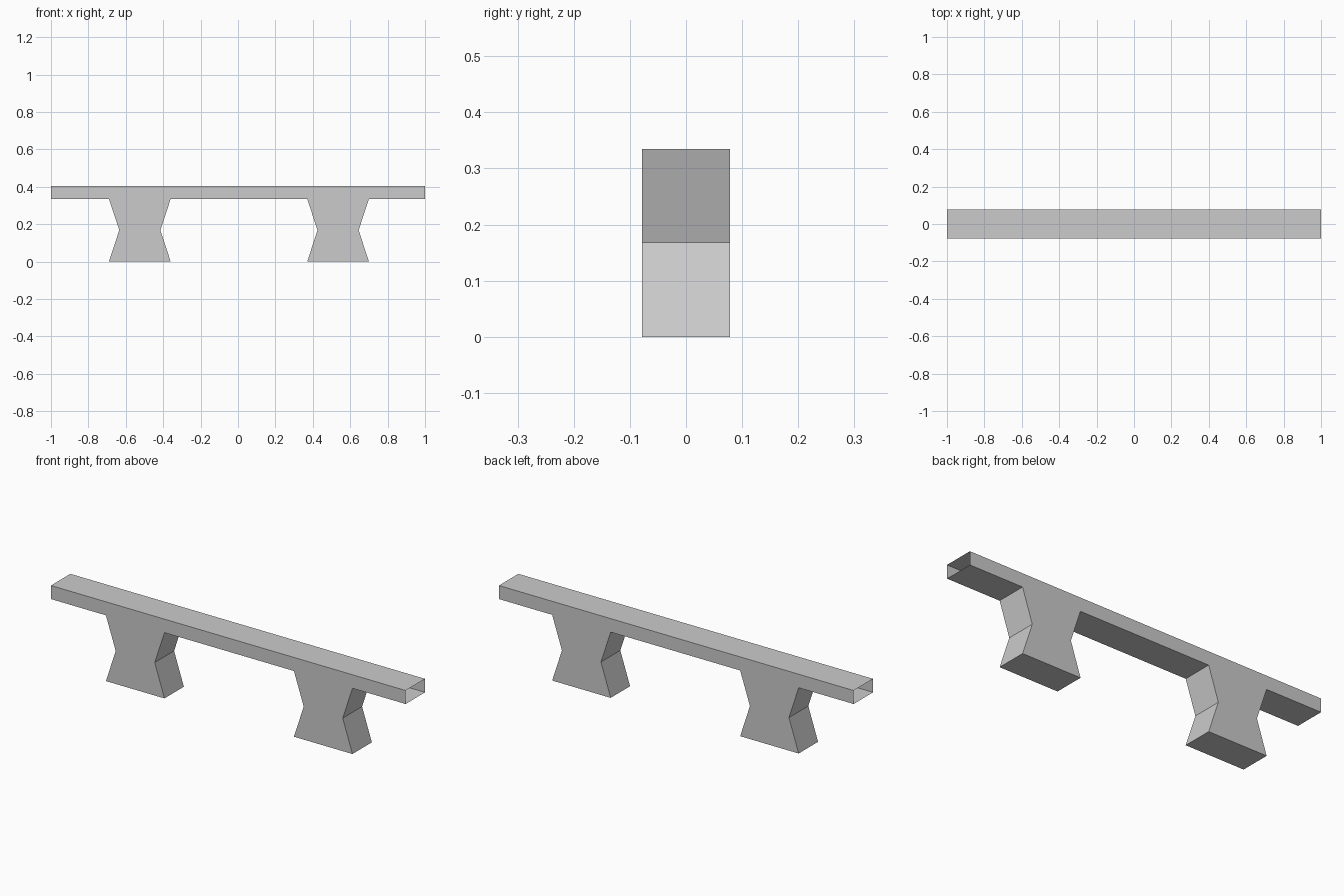
import bpy
import bmesh
from mathutils import Vector

cube = bpy.data.objects.get("Cube")
if cube:
    bpy.data.objects.remove(cube, do_unlink=True)

HALF_LENGTH, Y_FRONT, Y_BACK = 1.0, -0.078, 0.078
DECK_TOP, DECK_UNDER, WAIST_Z = 0.404, 0.335, 0.168
LEG_HALF, WAIST_HALF = 0.165, 0.11
LEG_CENTRES = (-0.525, 0.535)

# One plain concrete grey
concrete = bpy.data.materials.new("concrete_grey")
concrete.use_nodes = True
grey = (0.6, 0.6, 0.6, 1.0)
concrete.diffuse_color = grey
concrete.node_tree.nodes["Principled BSDF"].inputs["Base Color"].default_value = grey


def leg_outline(cx):
    """Hourglass leg, from its left top corner round to its right top corner."""
    side = ((LEG_HALF, DECK_UNDER), (WAIST_HALF, WAIST_Z), (LEG_HALF, 0))
    left = [(cx - w, z) for w, z in side]
    right = [(cx + w, z) for w, z in reversed(side)]
    return left + right


# Outline of the deck and both legs
outline = [(-HALF_LENGTH, DECK_TOP), (-HALF_LENGTH, DECK_UNDER)]
for centre in LEG_CENTRES:
    outline += leg_outline(centre)
outline += [(HALF_LENGTH, DECK_UNDER), (HALF_LENGTH, DECK_TOP)]

# Extrude the outline from front to back
bm = bmesh.new()
front = bm.faces.new([bm.verts.new((x, Y_FRONT, z)) for x, z in outline])
result = bmesh.ops.extrude_face_region(bm, geom=[front], use_keep_orig=True)
moved = [g for g in result["geom"] if isinstance(g, bmesh.types.BMVert)]
bmesh.ops.translate(bm, verts=moved, vec=Vector((0, Y_BACK - Y_FRONT, 0)))
bmesh.ops.recalc_face_normals(bm, faces=bm.faces)

# Leave both ends of the deck open
ends = [f for f in bm.faces if abs(f.calc_center_median().x) > HALF_LENGTH - 0.001]
bmesh.ops.delete(bm, geom=ends, context="FACES")

mesh = bpy.data.meshes.new("bench_shell")
bm.to_mesh(mesh)
bm.free()
mesh.materials.append(concrete)
bench = bpy.data.objects.new("bench_shell", mesh)
bpy.context.collection.objects.link(bench)
